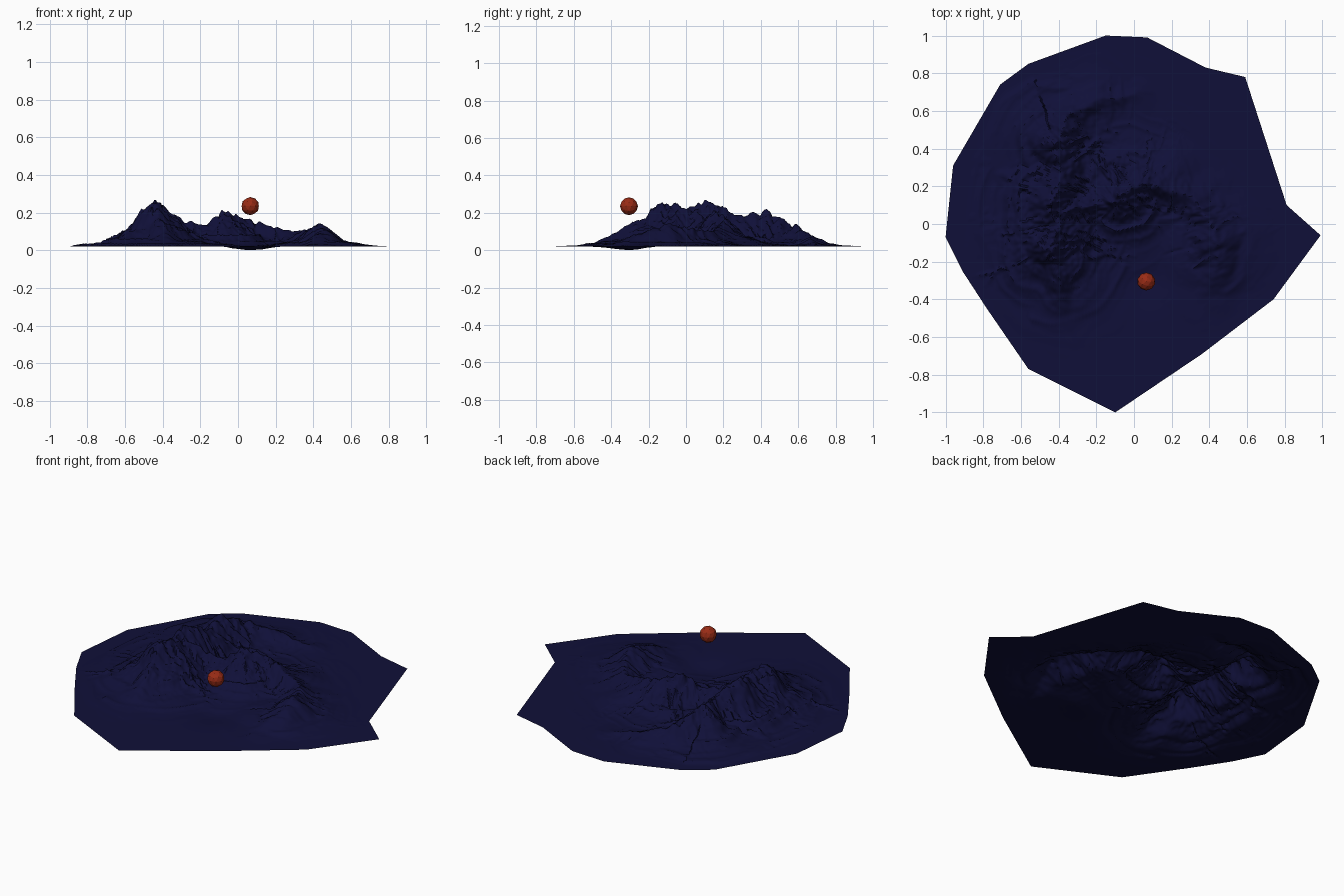
import bpy
import math
from mathutils import Vector, noise

cube = bpy.data.objects.get("Cube")
if cube:
    bpy.data.objects.remove(cube, do_unlink=True)


def material(name, color):
    mat = bpy.data.materials.new(name)
    mat.use_nodes = True
    mat.diffuse_color = (*color, 1)
    shader = next(n for n in mat.node_tree.nodes if n.type == "BSDF_PRINCIPLED")
    shader.inputs["Base Color"].default_value = (*color, 1)
    return mat


navy = material("dark navy", (0.005, 0.005, 0.04))
red = material("rust red", (0.32, 0.025, 0.008))

BASE = 0.02
CENTER = Vector((-0.1, 0.1))
BASIN = Vector((0.07, -0.3))
RINGS, STEPS = 105, 20

# Edge of the land, counter-clockwise
outline = [(-0.15, 1), (-0.56, 0.85), (-0.71, 0.74), (-0.96, 0.31),
           (-1, -0.07), (-0.91, -0.25), (-0.78, -0.45), (-0.56, -0.77),
           (-0.1, -1), (0.36, -0.69), (0.74, -0.4), (0.99, -0.06),
           (0.81, 0.1), (0.59, 0.78), (0.38, 0.83), (0.07, 0.99)]

# Crest lines of the mountains: x, y, height above the plain
crests = [
    [(0, 0.68, 0.02), (-0.22, 0.65, 0.07), (-0.36, 0.56, 0.12),
     (-0.42, 0.43, 0.19), (-0.38, 0.3, 0.16), (-0.43, 0.12, 0.24),
     (-0.41, 0, 0.21), (-0.44, -0.13, 0.23), (-0.4, -0.25, 0.14),
     (-0.39, -0.38, 0.07), (-0.37, -0.5, 0.02)],
    [(-0.43, 0.05, 0.22), (-0.28, 0.08, 0.14), (-0.18, 0.1, 0.11),
     (-0.07, 0.15, 0.19), (0.02, 0.22, 0.15), (0.15, 0.2, 0.12),
     (0.3, 0.15, 0.08), (0.4, 0, 0.1), (0.43, -0.1, 0.12),
     (0.45, -0.2, 0.09), (0.4, -0.36, 0.03)],
]


def crest_segments():
    for index, line in enumerate(crests):
        along = index * 9.0
        for start, end in zip(line, line[1:]):
            a, b = Vector(start[:2]), Vector(end[:2])
            yield a, b - a, start[2], end[2], along
            along += (b - a).length


segments = list(crest_segments())


def ridge_height(p):
    """Tallest crest slope at p, cut by gullies running down from the crest."""
    bend = Vector((noise.noise(Vector((p.x * 7, p.y * 7, 1))),
                   noise.noise(Vector((p.x * 7, p.y * 7, 5)))))
    p = p + bend * 0.03
    best = 0
    for a, run, h0, h1, along in segments:
        t = max(0, min(1, (p - a).dot(run) / run.length_squared))
        offset = p - a - run * t
        d = offset.length
        if d > 0.45:
            continue
        h = h0 + (h1 - h0) * t
        side = 40 if run.x * offset.y > run.y * offset.x else 0
        s = along + t * run.length
        gully = abs(noise.noise(Vector((s * 16, d * 5, side))))
        gully += 0.5 * abs(noise.noise(Vector((s * 38, d * 12, side))))
        reach = d * (0.75 + 0.9 * gully) / (0.06 + 0.38 * h)
        jag = 1 + 0.15 * noise.noise(Vector((s * 22, 3, 3)))
        best = max(best, h * jag * math.exp(-reach ** 1.3))
    return best


def surface(p):
    height = ridge_height(p)
    rough = noise.noise(Vector((p.x * 40, p.y * 40, 0)))
    dip = 0.019 * math.exp(-(p - BASIN).length_squared / 0.016)
    return BASE + height * (1 + 0.12 * rough) - dip


# Land sheet: rings spreading from the middle out to the edge
rim = []
for i, corner in enumerate(outline):
    a = Vector(corner)
    b = Vector(outline[(i + 1) % len(outline)])
    rim += [a.lerp(b, k / STEPS) for k in range(STEPS)]
count = len(rim)

verts = [(*CENTER, surface(CENTER))]
for ring in range(1, RINGS + 1):
    for edge in rim:
        p = CENTER.lerp(edge, ring / RINGS)
        fade = min(1, (RINGS - ring) / 12)
        z = surface(p)
        verts.append((p.x, p.y, BASE + (z - BASE) * fade))

faces = [(0, 1 + k, 1 + (k + 1) % count) for k in range(count)]
for ring in range(RINGS - 1):
    inner = 1 + ring * count
    outer = inner + count
    for k in range(count):
        n = (k + 1) % count
        faces.append((inner + k, outer + k, outer + n, inner + n))

mesh = bpy.data.meshes.new("mountain_land")
mesh.from_pydata(verts, [], faces)
mesh.materials.append(navy)
land = bpy.data.objects.new("mountain_land", mesh)
bpy.context.collection.objects.link(land)

# Faceted ball hovering over the basin
bpy.ops.mesh.primitive_ico_sphere_add(subdivisions=2, radius=0.048,
                                      location=(0.065, -0.305, 0.235))
ball = bpy.context.object
ball.name = "floating_ball"
ball.data.materials.append(red)

# Soft slopes with crisp ridges
bpy.ops.object.select_all(action="DESELECT")
land.select_set(True)
bpy.context.view_layer.objects.active = land
bpy.ops.object.shade_smooth_by_angle(angle=math.radians(40))
